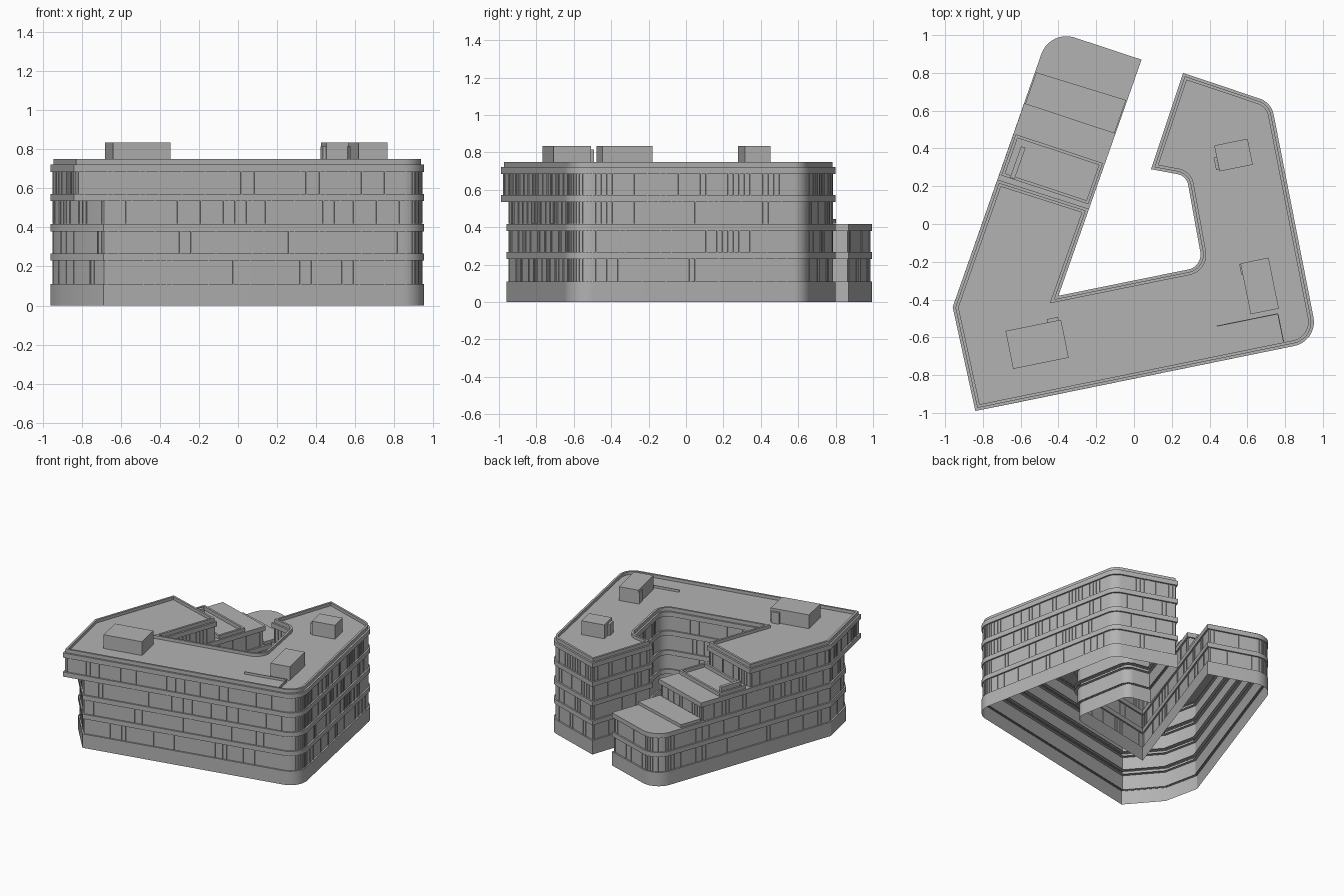
import bpy, bmesh, math, random
from mathutils import Vector

random.seed(4)
if "Cube" in bpy.data.objects:
    bpy.data.objects.remove(bpy.data.objects["Cube"])

concrete = bpy.data.materials.new("light_grey_concrete")
concrete.use_nodes = True
GREY = (0.45, 0.45, 0.45, 1)
concrete.diffuse_color = GREY
concrete.node_tree.nodes["Principled BSDF"].inputs["Base Color"].default_value = GREY


def finish(name, bm, smooth=False):
    mesh = bpy.data.meshes.new(name)
    bm.to_mesh(mesh)
    bm.free()
    mesh.materials.append(concrete)
    obj = bpy.data.objects.new(name, mesh)
    bpy.context.collection.objects.link(obj)
    if smooth:
        bpy.ops.object.select_all(action="DESELECT")
        obj.select_set(True)
        bpy.context.view_layer.objects.active = obj
        bpy.ops.object.shade_smooth_by_angle(angle=math.radians(30))
    return obj


def rounded(corners, steps=10):
    """Replace every corner (x, y, radius) that has a radius by an arc."""
    out = []
    for i, c in enumerate(corners):
        p = Vector(c[:2])
        if len(c) < 3:
            out.append(p)
            continue
        a = (Vector(corners[i - 1][:2]) - p).normalized()
        b = (Vector(corners[(i + 1) % len(corners)][:2]) - p).normalized()
        half = a.angle(b) / 2
        mid = p + (a + b).normalized() * c[2] / math.sin(half)
        start = p + a * c[2] / math.tan(half) - mid
        end = p + b * c[2] / math.tan(half) - mid
        total = end.angle(start)
        for k in range(steps + 1):
            t = k / steps
            out.append(mid + (start * math.sin((1 - t) * total)
                              + end * math.sin(t * total)) / math.sin(total))
    return out


def inset(path, d):
    """Mitred inward offset of a counter-clockwise loop."""
    out = []
    for i, p in enumerate(path):
        u = (p - path[i - 1]).normalized()
        v = (path[(i + 1) % len(path)] - p).normalized()
        n1, n2 = Vector((-u.y, u.x)), Vector((-v.y, v.x))
        out.append(p + (n1 + n2) * d / (1 + n1.dot(n2)))
    return out


def sweep(name, path, profile):
    """Skin a profile of (inset, height) pairs around a loop."""
    bm = bmesh.new()
    rings = [[bm.verts.new((p.x, p.y, z)) for p in inset(path, d)] for d, z in profile]
    n = len(path)
    for lo, hi in zip(rings, rings[1:]):
        for i in range(n):
            j = (i + 1) % n
            bm.faces.new((lo[i], lo[j], hi[j], hi[i]))
    return finish(name, bm, True)


def sheet(name, path, z, flip=False):
    bm = bmesh.new()
    face = bm.faces.new([bm.verts.new((p[0], p[1], z)) for p in path])
    if flip:
        face.normal_flip()
    finish(name, bm)


def add_prism(bm, loop, z0, z1):
    lo = [bm.verts.new((p[0], p[1], z0)) for p in loop]
    hi = [bm.verts.new((p[0], p[1], z1)) for p in loop]
    for i in range(len(loop)):
        j = (i + 1) % len(loop)
        bm.faces.new((lo[i], lo[j], hi[j], hi[i]))
    bm.faces.new(hi)
    bm.faces.new(lo[::-1])


def block(name, centre, size, angle, z0, z1):
    c, s = math.cos(angle), math.sin(angle)
    w, h = size[0] / 2, size[1] / 2
    bm = bmesh.new()
    add_prism(bm, [(centre[0] + x * c - y * s, centre[1] + x * s + y * c)
                   for x, y in ((-w, -h), (w, -h), (w, h), (-w, h))], z0, z1)
    return finish(name, bm)


# Plan outline: the west wing can end at several setbacks
def west_out(y):
    return (-0.96 + 0.351 * (y + 0.44), y)


def west_in(y):
    return (-0.40 + 0.352 * (y + 0.38), y)


END_LOW = [(0.04, 0.87), (-0.445, 1.03, 0.14)]
END_MID = [west_in(0.48), west_out(0.64)]
END_TOP = [west_in(0.08), west_out(0.235)]
SHARP = [(-0.84, -0.99)]
CUT = [(-0.90, -0.715), (-0.69, -0.96)]


def outline(front, end):
    east = [(0.975, -0.62, 0.13), (0.727, 0.643, 0.11), (0.26, 0.80), (0.09, 0.29),
            (0.278, 0.255, 0.07), (0.365, -0.225, 0.08), (-0.40, -0.38)]
    return rounded(front + east + end + [(-0.96, -0.44)])


low, mid = outline(CUT, END_LOW), outline(CUT, END_MID)
mid_full, top = outline(SHARP, END_MID), outline(SHARP, END_TOP)


def mullions(name, path, z0, z1, gaps):
    """Thin upright bars at uneven spacing along the glazing."""
    bm = bmesh.new()
    loop = inset(path, 0.012)
    for i, p in enumerate(loop):
        q = loop[(i + 1) % len(loop)]
        u = (q - p).normalized()
        out = Vector((u.y, -u.x)) * 0.005
        length, t = (q - p).length, 0.012
        while t < length - 0.006:
            a = p + u * t
            b = a + u * 0.005
            add_prism(bm, [a + out, b + out, b, a], z0, z1)
            t += random.choice(gaps) if length > 0.06 else 0.05
    finish(name, bm)


# Plinth, glazed storeys and projecting floor bands
sweep("plinth", low, [(0, 0), (0, 0.11), (0.02, 0.11)])
WIDE, TIGHT = (0.03, 0.06, 0.13, 0.19), (0.03, 0.03, 0.07, 0.12)
storeys = [("first", low, low, 0.11, WIDE), ("second", low, low, 0.265, WIDE),
           ("third", mid, mid_full, 0.42, TIGHT), ("fourth", top, top, 0.57, TIGHT)]
for label, wall, band, z, gaps in storeys:
    head = 0.23 if z < 0.2 else z + 0.115
    deck = head + 0.037
    sweep(label + "_storey_glazing", wall, [(0.012, z - 0.005), (0.012, head + 0.005)])
    mullions(label + "_storey_mullions", wall, z, head, gaps)
    sweep(label + "_floor_band", band, [(0.035, head), (0, head), (0, deck), (0.035, deck)])

# Main roof and its parapet
sweep("roof_parapet", top, [(0.014, 0.72), (0.014, 0.75), (0.03, 0.75), (0.03, 0.722)])
sheet("main_roof", inset(top, 0.028), 0.726)

# Soffit under the overhanging front corner
sheet("corner_soffit", [CUT[0], SHARP[0], CUT[1], (-0.66, -0.9), (-0.86, -0.68)], 0.536, True)

# Stepped terraces on the west wing
sheet("upper_terrace", inset(rounded([west_in(0.04)] + END_MID + [west_out(0.19)]), 0.004), 0.571)
sheet("lower_terrace", inset(rounded([west_in(0.44)] + END_LOW + [west_out(0.60)]), 0.004), 0.421)
ring = rounded([west_in(0.09), west_in(0.33), west_out(0.49), west_out(0.25)])
sweep("terrace_parapet", ring, [(0.012, 0.565), (0.012, 0.60), (0.028, 0.60), (0.028, 0.565)])
deck = bmesh.new()
add_prism(deck, inset(rounded([west_in(0.47), west_in(0.66), west_out(0.81), west_out(0.63)]), 0.006),
          0.42, 0.445)
finish("lower_deck", deck)
block("terrace_bench", (-0.615, 0.325), (0.025, 0.175), -0.34, 0.57, 0.615)

# Rooftop plant rooms, each with a small side cabinet
TILT = 0.2
for name, centre, size, cabinet, cabinet_size in (
        ("west_plant_room", (-0.513, -0.637), (0.30, 0.205), (-0.43, -0.508), (0.06, 0.02)),
        ("south_plant_room", (0.665, -0.328), (0.152, 0.275), (0.571, -0.24), (0.016, 0.06)),
        ("north_plant_room", (0.527, 0.365), (0.18, 0.14), (0.436, 0.32), (0.016, 0.065))):
    block(name, centre, size, TILT, 0.72, 0.835)
    block(name + "_cabinet", cabinet, cabinet_size, TILT, 0.72, 0.815)

# Low screen on the roof near the rounded corner
block("roof_screen_long", (0.60, -0.508), (0.33, 0.005), TILT, 0.72, 0.745)
block("roof_screen_short", (0.777, -0.55), (0.005, 0.15), TILT, 0.72, 0.745)
